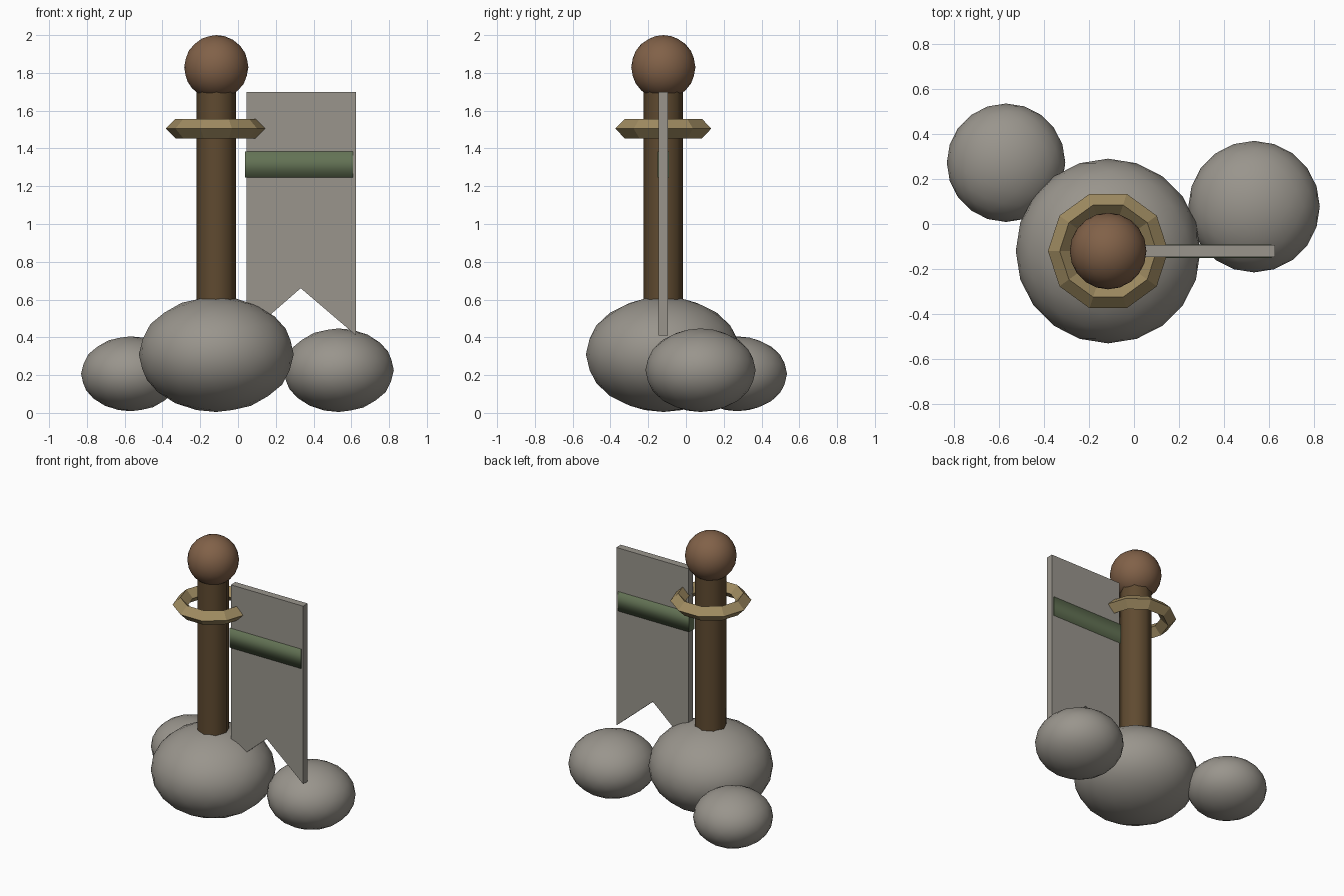
import bpy, bmesh
from math import pi, sin, cos
from mathutils import Matrix

cube = bpy.data.objects.get("Cube")
if cube:
    bpy.data.objects.remove(cube, do_unlink=True)

AX, AY = -0.115, -0.12  # axis of the post


def material(name, rgb):
    m = bpy.data.materials.new(name)
    m.use_nodes = True
    color = (*rgb, 1)
    m.diffuse_color = color
    m.node_tree.nodes["Principled BSDF"].inputs["Base Color"].default_value = color
    return m


stone = material("stone grey", (0.32, 0.30, 0.265))
knob_brown = material("knob brown", (0.22, 0.12, 0.065))
wood = material("dark wood", (0.115, 0.069, 0.03))
brass = material("dull brass", (0.35, 0.26, 0.12))
green = material("moss green", (0.125, 0.17, 0.09))


def finish(name, bm, mat, smooth=lambda f: False):
    bmesh.ops.recalc_face_normals(bm, faces=bm.faces)
    bm.normal_update()
    for f in bm.faces:
        f.smooth = smooth(f)
    me = bpy.data.meshes.new(name)
    bm.to_mesh(me)
    bm.free()
    me.materials.append(mat)
    ob = bpy.data.objects.new(name, me)
    bpy.context.collection.objects.link(ob)
    return ob


def ball(name, center, radius, height, mat):
    bm = bmesh.new()
    bmesh.ops.create_icosphere(
        bm, subdivisions=3, radius=1,
        matrix=Matrix.Translation(center) @ Matrix.Diagonal((radius, radius, height, 1)))
    return finish(name, bm, mat, lambda f: True)


# Boulders at the base and the knob on the post
ball("main_boulder", (AX, AY, 0.31), 0.41, 0.305, stone)
ball("right_boulder", (-0.568, 0.272, 0.207), 0.263, 0.198, stone)
ball("left_boulder", (0.533, 0.077, 0.226), 0.292, 0.221, stone)
ball("knob", (AX, AY, 1.83), 0.17, 0.17, knob_brown)

# Post
bm = bmesh.new()
bmesh.ops.create_cone(bm, cap_ends=True, segments=8, radius1=0.105, radius2=0.105,
                      depth=1.4, matrix=Matrix.Translation((AX, AY, 1.0)))
finish("post", bm, wood, lambda f: abs(f.normal.z) < 0.5)

# Ten-sided ring with a diamond cross-section
bm = bmesh.new()
R, r, sides = 0.215, 0.052, 10
loops = []
for i in range(sides):
    a = 2 * pi * i / sides
    loops.append([bm.verts.new((AX + (R + r * cos(b)) * cos(a),
                                AY + (R + r * cos(b)) * sin(a),
                                1.505 + r * sin(b)))
                  for b in (k * pi / 2 for k in range(4))])
for i in range(sides):
    p, q = loops[i], loops[(i + 1) % sides]
    for k in range(4):
        n = (k + 1) % 4
        bm.faces.new((p[k], q[k], q[n], p[n]))
finish("ring", bm, brass)


def slab(name, outline, half, mat, smooth=lambda f: False):
    # Extrude an x-z outline evenly to both sides of the post axis
    bm = bmesh.new()
    face = bm.faces.new([bm.verts.new((x, AY - half, z)) for x, z in outline])
    out = bmesh.ops.extrude_face_region(bm, geom=[face])
    moved = [v for v in out["geom"] if isinstance(v, bmesh.types.BMVert)]
    bmesh.ops.translate(bm, verts=moved, vec=(0, 2 * half, 0))
    return finish(name, bm, mat, smooth)


# Swallow-tailed banner and its softly shaded band
slab("banner", [(0.045, 1.70), (0.045, 0.41), (0.332, 0.66), (0.625, 0.41), (0.625, 1.70)],
     0.026, stone)
slab("banner_band", [(0.038, 1.385), (0.038, 1.245), (0.61, 1.245), (0.61, 1.385)],
     0.03, green, lambda f: abs(f.normal.x) < 0.5)
